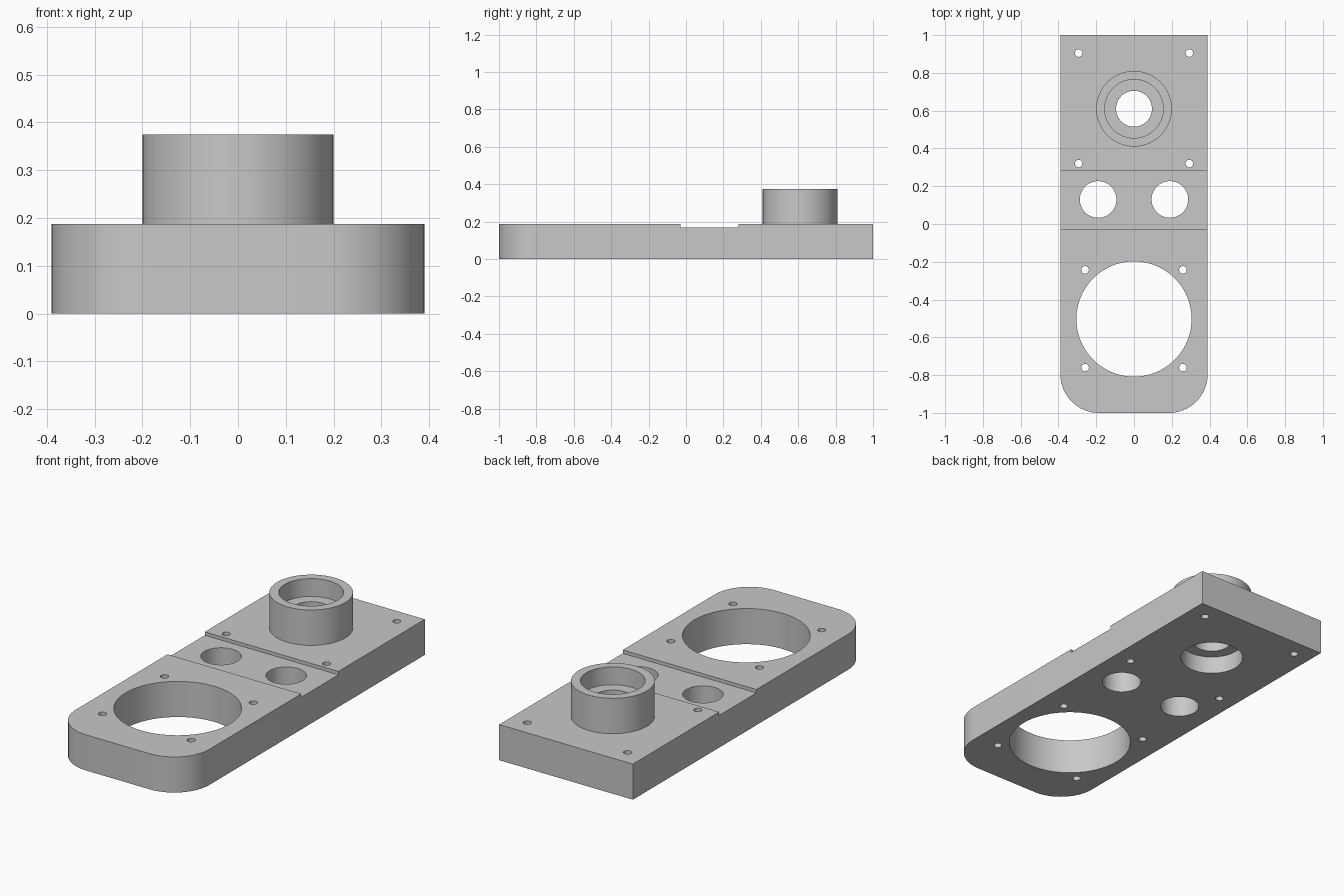
import bpy, bmesh, math
from mathutils import Vector

cube = bpy.data.objects.get("Cube")
if cube:
    bpy.data.objects.remove(cube, do_unlink=True)

GREY = (0.58, 0.58, 0.58, 1.0)
mat = bpy.data.materials.new("light grey")
mat.use_nodes = True
mat.diffuse_color = GREY
mat.node_tree.nodes["Principled BSDF"].inputs["Base Color"].default_value = GREY

HALF_W, THICK, TOP = 0.39, 0.188, 0.375
CORNER = 0.205
COLLAR_Y = 0.61


def make_object(name, bm):
    bmesh.ops.recalc_face_normals(bm, faces=bm.faces[:])
    mesh = bpy.data.meshes.new(name)
    bm.to_mesh(mesh)
    bm.free()
    mesh.materials.append(mat)
    ob = bpy.data.objects.new(name, mesh)
    bpy.context.collection.objects.link(ob)
    return ob


def extrude(bm, outline, z0, z1):
    """Raise a flat outline into a solid prism."""
    face = bm.faces.new([bm.verts.new((x, y, z0)) for x, y in outline])
    out = bmesh.ops.extrude_face_region(bm, geom=[face])
    for v in out["geom"]:
        if isinstance(v, bmesh.types.BMVert):
            v.co.z = z1


def circle(x, y, r, n):
    return [(x + r * math.cos(2 * math.pi * i / n),
             y + r * math.sin(2 * math.pi * i / n)) for i in range(n)]


def lathe(bm, profile, y, n):
    """Closed stepped solid from (radius, z) pairs around a vertical axis."""
    rings = [[bm.verts.new((px, py, z)) for px, py in circle(0, y, r, n)]
             for r, z in profile]
    for a, b in zip(rings, rings[1:]):
        for i in range(n):
            j = (i + 1) % n
            bm.faces.new((a[i], a[j], b[j], b[i]))
    bm.faces.new(rings[0])
    bm.faces.new(rings[-1])


def combine(target, tool, operation):
    """Apply a boolean and discard the tool object."""
    mod = target.modifiers.new(tool.name, "BOOLEAN")
    mod.operation, mod.solver, mod.object = operation, "EXACT", tool
    bpy.context.view_layer.objects.active = target
    bpy.ops.object.modifier_apply(modifier=mod.name)
    bpy.data.objects.remove(tool, do_unlink=True)


# Plate with rounded front corners
outline = [(HALF_W, 1), (-HALF_W, 1)]
for side, start in ((-1, math.pi), (1, 1.5 * math.pi)):
    for i in range(17):
        a = start + math.pi / 2 * i / 16
        outline.append((side * (HALF_W - CORNER) + CORNER * math.cos(a),
                        -1 + CORNER + CORNER * math.sin(a)))
bm = bmesh.new()
extrude(bm, outline, 0, THICK)
plate = make_object("mounting_plate", bm)

# Shallow channel across the plate
bm = bmesh.new()
extrude(bm, [(-1, -0.03), (1, -0.03), (1, 0.28), (-1, 0.28)], 0.17, 0.3)
combine(plate, make_object("channel_cutter", bm), "DIFFERENCE")

# Raised bearing collar
bm = bmesh.new()
extrude(bm, circle(0, COLLAR_Y, 0.2, 64), 0.12, TOP)
combine(plate, make_object("bearing_collar", bm), "UNION")

# Stepped bore: a bearing seat at each end and a narrow shoulder between
bm = bmesh.new()
lathe(bm, [(0.155, -0.1), (0.155, 0.094), (0.095, 0.094),
           (0.095, 0.281), (0.155, 0.281), (0.155, 0.5)], COLLAR_Y, 64)
combine(plate, make_object("bore_cutter", bm), "DIFFERENCE")

# Large opening, paired round holes and screw holes
bm = bmesh.new()
extrude(bm, circle(0, -0.503, 0.305, 96), -0.1, 0.5)
pairs = [(0.19, 0.13, 0.097, 48)]
pairs += [(0.293, y, 0.02, 24) for y in (0.905, 0.32)]
pairs += [(0.259, y, 0.02, 24) for y in (-0.243, -0.76)]
for x, y, r, n in pairs:
    for side in (-1, 1):
        extrude(bm, circle(side * x, y, r, n), -0.1, 0.5)
combine(plate, make_object("hole_cutter", bm), "DIFFERENCE")

# Smooth round walls, crisp edges
bpy.ops.object.select_all(action="DESELECT")
plate.select_set(True)
bpy.context.view_layer.objects.active = plate
bpy.ops.object.shade_smooth_by_angle(angle=math.radians(30))
